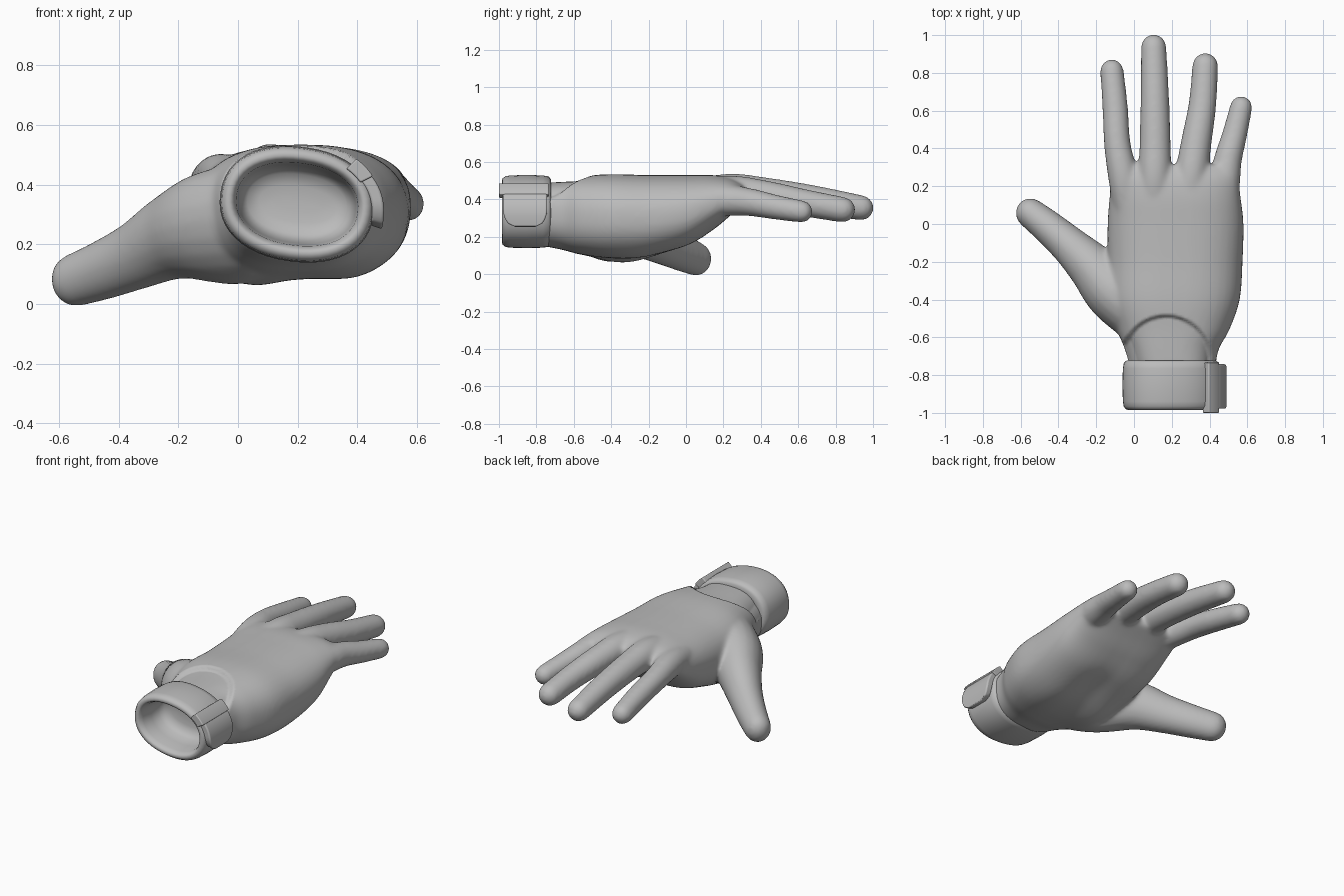
import bpy, bmesh, math
from mathutils import Vector, Matrix

if "Cube" in bpy.data.objects:
    bpy.data.objects.remove(bpy.data.objects["Cube"])

grey = bpy.data.materials.new("glove grey")
grey.use_nodes = True
grey.diffuse_color = (0.5, 0.5, 0.5, 1)
grey.node_tree.nodes["Principled BSDF"].inputs["Base Color"].default_value = (0.5, 0.5, 0.5, 1)


def spline(keys, steps=6):
    """Smooth interpolation through rows of equal length."""
    out = []
    for i in range(len(keys) - 1):
        a, b = keys[max(i - 1, 0)], keys[i]
        c, d = keys[i + 1], keys[min(i + 2, len(keys) - 1)]
        for s in range(steps):
            t = s / steps
            out.append([q + t / 2 * (r - p + t * (2 * p - 5 * q + 4 * r - u + t * (3 * (q - r) + u - p)))
                        for p, q, r, u in zip(a, b, c, d)])
    return out + [list(keys[-1])]


def power(value, exponent):
    return math.copysign(abs(value) ** exponent, value)


def loft(bm, rings):
    """Skin between rings of points and cap both ends."""
    rows = [[bm.verts.new(p) for p in ring] for ring in rings]
    n = len(rows[0])
    for a, b in zip(rows, rows[1:]):
        for i in range(n):
            j = (i + 1) % n
            bm.faces.new((a[i], a[j], b[j], b[i]))
    bm.faces.new(rows[0][::-1])
    bm.faces.new(rows[-1])


def finish(name, bm):
    bmesh.ops.recalc_face_normals(bm, faces=bm.faces)
    mesh = bpy.data.meshes.new(name)
    bm.to_mesh(mesh)
    bm.free()
    mesh.materials.append(grey)
    obj = bpy.data.objects.new(name, mesh)
    bpy.context.collection.objects.link(obj)
    return obj


def smooth(obj, angle):
    bpy.ops.object.select_all(action="DESELECT")
    obj.select_set(True)
    bpy.context.view_layer.objects.active = obj
    bpy.ops.object.shade_smooth_by_angle(angle=math.radians(angle))


def digit(bm, keys, tall=1):
    """Tapered finger along x, y, z, radius keys with a round tip."""
    pts = [(Vector(r[:3]), r[3]) for r in spline(keys)]
    heading = (pts[-1][0] - pts[-2][0]).normalized()
    tip, radius = pts[-1]
    for k in range(1, 6):
        a = k / 6 * math.pi / 2 + 0.1
        pts.append((tip + heading * radius * math.sin(a), radius * math.cos(a)))
    rings = []
    for i, (p, r) in enumerate(pts):
        d = (pts[min(i + 1, len(pts) - 1)][0] - pts[max(i - 1, 0)][0]).normalized()
        u = d.cross(Vector((0, 0, 1))).normalized()
        v = u.cross(d) * tall
        rings.append([p + r * (u * math.cos(t) + v * math.sin(t))
                      for t in (math.tau * k / 20 for k in range(20))])
    loft(bm, rings)


# Palm: y, left edge, right edge, bottom, top
palm = [(-0.76, -0.02, 0.43, 0.15, 0.515), (-0.66, -0.05, 0.45, 0.13, 0.52),
        (-0.56, -0.09, 0.505, 0.105, 0.525), (-0.4, -0.14, 0.56, 0.085, 0.535),
        (-0.2, -0.14, 0.575, 0.09, 0.53), (0, -0.14, 0.58, 0.14, 0.53),
        (0.14, -0.13, 0.565, 0.23, 0.53), (0.24, -0.12, 0.55, 0.315, 0.515),
        (0.31, -0.08, 0.51, 0.37, 0.48)]
bm = bmesh.new()
rings = []
for y, x0, x1, z0, z1 in spline(palm):
    angles = [math.tau * k / 40 for k in range(40)]
    rings.append([((x0 + x1) / 2 + (x1 - x0) / 2 * power(math.cos(t), 0.76), y,
                   (z0 + z1) / 2 + (z1 - z0) / 2 * power(math.sin(t), 0.9 if t < math.pi else 0.8))
                  for t in angles])
loft(bm, rings)

# Fingers and thumb
fingers = [
    [(-0.03, -0.02, 0.4, 0.06), (-0.053, 0.22, 0.425, 0.08), (-0.088, 0.42, 0.415, 0.071),
     (-0.1, 0.62, 0.38, 0.068), (-0.117, 0.81, 0.343, 0.063)],
    [(0.11, -0.02, 0.42, 0.07), (0.11, 0.22, 0.45, 0.088), (0.112, 0.42, 0.435, 0.083),
     (0.11, 0.68, 0.4, 0.076), (0.104, 0.936, 0.355, 0.068)],
    [(0.28, -0.02, 0.42, 0.07), (0.3, 0.22, 0.44, 0.088), (0.328, 0.42, 0.42, 0.082),
     (0.362, 0.63, 0.382, 0.074), (0.377, 0.837, 0.345, 0.069)],
    [(0.45, -0.02, 0.38, 0.07), (0.475, 0.2, 0.395, 0.084), (0.497, 0.34, 0.385, 0.075),
     (0.532, 0.47, 0.36, 0.067), (0.567, 0.618, 0.335, 0.06)]]
thumb = [(0.06, -0.48, 0.29, 0.17), (-0.1, -0.36, 0.265, 0.16), (-0.22, -0.23, 0.225, 0.13),
         (-0.335, -0.12, 0.165, 0.104), (-0.45, -0.02, 0.115, 0.09), (-0.547, 0.057, 0.08, 0.08)]
for keys in fingers:
    digit(bm, keys)
digit(bm, thumb, 1.12)
source = finish("glove source", bm)

# Fuse everything into one soft skin
remesh = source.modifiers.new("Fuse", "REMESH")
remesh.mode = "VOXEL"
remesh.voxel_size = 0.011
soften = source.modifiers.new("Soften", "SMOOTH")
soften.factor = 0.5
soften.iterations = 18
bpy.context.view_layer.update()
skin = bpy.data.meshes.new_from_object(source.evaluated_get(bpy.context.evaluated_depsgraph_get()))
bpy.data.objects.remove(source)
glove = bpy.data.objects.new("glove_hand", skin)
bpy.context.collection.objects.link(glove)
skin.materials.clear()
skin.materials.append(grey)

# Curved hem sunk into the back; thumb mound, heel and hollow shaped in the palm
swells = [(0.02, -0.34, 0.12, 0.17, -0.035), (0.4, -0.3, 0.1, 0.16, -0.01),
          (0.22, -0.08, 0.13, 0.17, 0.025)]
normals = [v.normal.copy() for v in skin.vertices]
for v, n in zip(skin.vertices, normals):
    x, y = v.co.x, v.co.y
    edge = ((x - 0.17) / 0.26) ** 2 + ((y + 0.75) / 0.27) ** 2
    if n.z > 0.1 and edge < 1:
        v.co -= n * 0.026 * min(1, (1 - edge) * 8) * min(1, n.z * 2)
    for cx, cy, sx, sy, rise in swells:
        v.co.z += max(0, -n.z) * rise * math.exp(-((x - cx) / sx) ** 2 - ((y - cy) / sy) ** 2)
smooth(glove, 70)


# Cuff: tilted, slightly squared oval band with a hollow opening
def oval(t, y, grow):
    p = Vector(((0.257 + grow) * power(math.cos(t), 0.9), 0,
                (0.19 + grow) * power(math.sin(t), 0.9)))
    p = Matrix.Rotation(math.radians(8), 3, "Y") @ p
    return p + Vector((0.198, y, 0.335))


profile = [(-0.725, -0.05), (-0.722, -0.02), (-0.735, -0.005), (-0.765, 0), (-0.85, 0.003),
           (-0.94, 0), (-0.965, -0.004), (-0.98, -0.015), (-0.985, -0.03), (-0.978, -0.042),
           (-0.95, -0.052), (-0.88, -0.06), (-0.82, -0.07), (-0.79, -0.09), (-0.78, -0.13),
           (-0.777, -0.17)]
bm = bmesh.new()
loft(bm, [[oval(math.tau * k / 48, y, g) for k in range(48)] for y, g in profile])
smooth(finish("cuff", bm), 60)


# Closure: a round-ended tab held by a cross band
def strap(name, start, end, low, high, half, middle, rounded):
    bm = bmesh.new()
    rings = []
    for k in range(13):
        f = k / 12
        t = math.radians(start + (end - start) * f)
        w = half
        if rounded and f > 0.6:
            w *= 0.45 + 0.55 * math.sqrt(1 - ((f - 0.6) / 0.4) ** 2)
        lift = 0.02 * f if rounded else 0
        rings.append([oval(t, middle + sy * w, g + lift)
                      for sy, g in ((-1, low), (1, low), (1, high), (-1, high))])
    loft(bm, rings)
    obj = finish(name, bm)
    bevel = obj.modifiers.new("Soft edge", "BEVEL")
    bevel.width = 0.008
    bevel.segments = 3
    bevel.limit_method = "ANGLE"
    smooth(obj, 50)


strap("closure_tab", 42, -9, -0.02, 0.02, 0.118, -0.86, True)
strap("closure_band", 54, 34, -0.02, 0.026, 0.133, -0.867, False)
